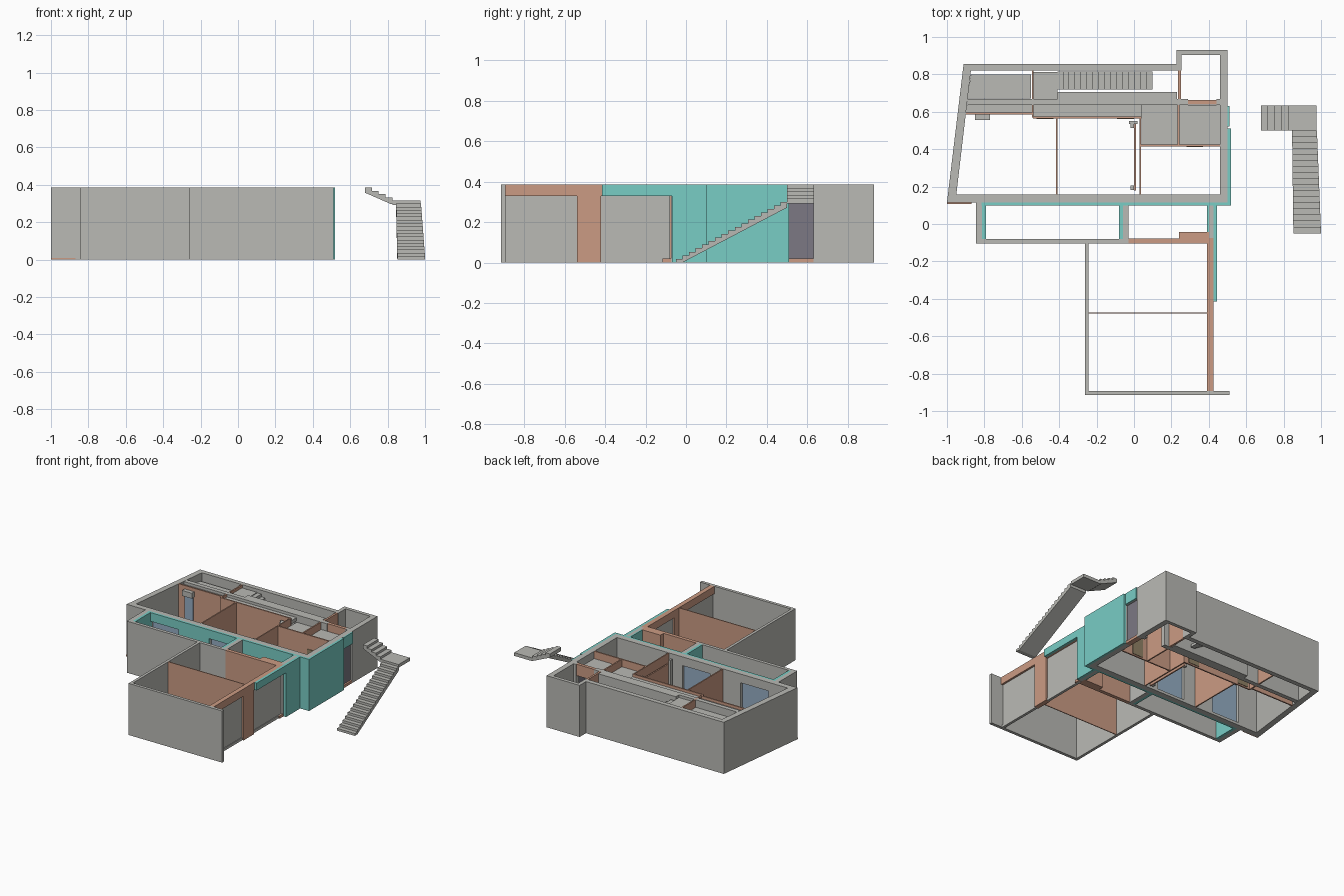
import bpy, bmesh, math

if "Cube" in bpy.data.objects:
    bpy.data.objects.remove(bpy.data.objects["Cube"])

H = 0.385      # wall height
LINTEL = 0.33  # underside of lintels


def material(name, rgb):
    m = bpy.data.materials.new(name)
    m.diffuse_color = (*rgb, 1)
    m.use_nodes = True
    m.node_tree.nodes["Principled BSDF"].inputs["Base Color"].default_value = m.diffuse_color
    return m


GREY = material("concrete grey", (0.49, 0.49, 0.46))
CLAY = material("clay plaster", (0.60, 0.33, 0.23))
TEAL = material("teal facing", (0.19, 0.61, 0.56))
GLASS = material("glass blue", (0.30, 0.42, 0.55))
DARK = material("dark door", (0.20, 0.19, 0.23))
WOOD = material("olive wood", (0.28, 0.22, 0.13))


def loft(name, rings, mat):
    """Closed solid between two matching outlines."""
    bm = bmesh.new()
    a, b = [[bm.verts.new(p) for p in ring] for ring in rings]
    n = len(a)
    bm.faces.new(a)
    bm.faces.new(b[::-1])
    for i in range(n):
        j = (i + 1) % n
        bm.faces.new((a[i], b[i], b[j], a[j]))
    bmesh.ops.recalc_face_normals(bm, faces=bm.faces)
    me = bpy.data.meshes.new(name)
    bm.to_mesh(me)
    bm.free()
    me.materials.append(mat)
    ob = bpy.data.objects.new(name, me)
    bpy.context.collection.objects.link(ob)
    return ob


def prism(name, pts, mat, z0=0.0, z1=H):
    return loft(name, [[(x, y, z) for x, y in pts] for z in (z0, z1)], mat)


def box(name, x0, x1, y0, y1, mat=GREY, z0=0.0, z1=H):
    return prism(name, [(x0, y0), (x1, y0), (x1, y1), (x0, y1)], mat, z0, z1)


def wall_x(name, x0, x1, y0, y1, mat, openings):
    """Wall along x with openings (start, end, sill, head)."""
    x = x0
    for a, b, s, h in openings:
        box(name, x, a, y0, y1, mat)
        if s > 0:
            box(name + "_sill", a, b, y0, y1, mat, 0, s)
        box(name + "_lintel", a, b, y0, y1, mat, h, H)
        x = b
    box(name, x, x1, y0, y1, mat)


def stair_profile(run, rise, n, z0):
    d, h = run / n, rise / n
    pts = [(0, z0)]
    for i in range(n):
        pts += [(i * d, z0 + (i + 1) * h), ((i + 1) * d, z0 + (i + 1) * h)]
    return pts + [(run, z0 + rise - 1.6 * h), (d * 1.0, z0)]


# --- outer shell of the main house
prism("west_wall", [(-1.0, 0.115), (-0.955, 0.115), (-0.872, 0.82), (-0.872, 0.855), (-0.911, 0.855)], GREY)
box("back_wall", -0.9, 0.255, 0.82, 0.855)
box("tower_west_wall", 0.227, 0.255, 0.82, 0.93)
box("tower_back_wall", 0.227, 0.5, 0.903, 0.93)
box("east_wall_back", 0.46, 0.5, 0.63, 0.93)
box("east_wall_front", 0.46, 0.5, 0.115, 0.51)
box("entry_lintel", 0.46, 0.5, 0.51, 0.63, GREY, 0.3, H)
box("entry_teal_lintel", 0.5, 0.51, 0.52, 0.63, TEAL, 0.3, H)
box("entry_door", 0.475, 0.487, 0.51, 0.63, DARK, 0.02, 0.3)
box("entry_threshold", 0.46, 0.5, 0.51, 0.63, CLAY, 0, 0.02)
box("east_facing", 0.5, 0.518, 0.1, 0.51, TEAL)
box("corner_facing", 0.4, 0.518, 0.098, 0.115, TEAL)
box("west_plinth", -1.0, -0.87, 0.107, 0.115, CLAY, 0, 0.01)

# --- garden wall of the main house, with windows and teal facing
windows = [(-0.79, -0.56, 0.02, 0.32), (-0.31, -0.08, 0.02, 0.32)]
wall_x("south_wall", -0.99, 0.5, 0.115, 0.157, GREY, windows)
wall_x("south_facing", -0.815, 0.4, 0.098, 0.115, TEAL, windows)
for a, b, s, h in windows:
    box("window_pane", a, b, 0.128, 0.136, GLASS, s, h)

# --- light wells
box("well_west_wall", -0.845, -0.812, -0.105, 0.115)
box("well_west_facing", -0.812, -0.792, -0.08, 0.1, TEAL)
box("well_front_wall", -0.845, -0.03, -0.105, -0.08)
box("well_divider_facing", -0.08, -0.06, -0.08, 0.1, TEAL)
box("well_divider", -0.06, -0.03, -0.08, 0.1)
box("well_clay_wall", -0.03, 0.4, -0.105, -0.078, CLAY)
box("clay_chimney", 0.24, 0.4, -0.08, -0.042, CLAY)
box("well_east_inner_facing", 0.39, 0.4, -0.042, 0.1, TEAL)
box("well_east_wall", 0.4, 0.425, -0.075, 0.1)
box("well_east_facing", 0.425, 0.445, -0.07, 0.1, TEAL)

# --- front wing
box("wing_front_wall", -0.263, 0.51, -0.915, -0.892)
box("wing_west_wall", -0.263, -0.242, -0.9, -0.1)
box("wing_partition", -0.242, 0.392, -0.478, -0.472, CLAY)
box("wing_pier", 0.39, 0.425, -0.54, -0.42, CLAY)
box("wing_lintel", 0.39, 0.425, -0.892, -0.07, CLAY, LINTEL, H)
box("wing_lintel_facing", 0.425, 0.445, -0.415, -0.07, TEAL, LINTEL, H)
for y0, y1 in ((-0.892, -0.54), (-0.42, -0.08)):
    box("wing_door_panel", 0.4, 0.41, y0, y1, GREY, 0.02, LINTEL)
    box("wing_door_sill", 0.395, 0.415, y0, y1, GREY, 0, 0.02)
box("wing_clay_step", 0.41, 0.425, -0.115, -0.07, CLAY, 0, 0.02)

# --- spine wall and rear rooms
box("spine_wall", -0.89, 0.29, 0.635, 0.668)
box("spine_wall_end", 0.44, 0.46, 0.635, 0.668)
box("spine_door_lintel", 0.29, 0.44, 0.64, 0.664, CLAY, 0.3, H)
box("stair_side_wall", -0.41, 0.23, 0.668, 0.705)
box("rear_room_wall", -0.546, -0.536, 0.57, 0.82, CLAY)
box("stair_end_wall", 0.235, 0.25, 0.668, 0.82, CLAY)
prism("rear_room_ceiling", [(-0.892, 0.67), (-0.55, 0.67), (-0.55, 0.8), (-0.872, 0.8)], GREY, 0.31, 0.33)
box("stair_landing", -0.536, -0.41, 0.668, 0.812, GREY, 0.34, 0.365)
box("corridor_ceiling_west", -0.9, -0.54, 0.595, 0.635, GREY, 0.34, 0.365)
box("corridor_ceiling", -0.536, 0.04, 0.575, 0.635, GREY, 0.34, 0.365)
box("bath_ceiling", 0.04, 0.232, 0.425, 0.635, GREY, 0.31, 0.33)
box("hall_ceiling", 0.242, 0.46, 0.425, 0.635, GREY, 0.31, 0.33)

# --- clay room partitions
box("bedroom_back_wall", -0.905, -0.54, 0.585, 0.595, CLAY)
box("living_back_wall", -0.54, 0.04, 0.565, 0.575, CLAY)
box("middle_partition", -0.417, -0.408, 0.157, 0.565, CLAY)
box("sliding_partition", 0.0, 0.01, 0.18, 0.54, CLAY, 0, LINTEL)
box("east_partition", 0.03, 0.038, 0.157, 0.575, CLAY)
box("bath_front_wall", 0.038, 0.46, 0.415, 0.425, CLAY)
box("bath_side_wall", 0.232, 0.242, 0.425, 0.635, CLAY)

# --- room doors as thin plates
for x in (-0.52, -0.09):
    box("room_door", x, x + 0.09, 0.561, 0.579, WOOD, 0.01, 0.28)
box("hall_door", 0.28, 0.37, 0.411, 0.429, WOOD, 0.01, 0.28)

# --- small fittings
box("cabinet_top", -0.85, -0.77, 0.555, 0.585, GREY, 0.32, 0.36)
box("cabinet_glass", -0.845, -0.775, 0.575, 0.585, GLASS, 0.03, 0.32)
for y in (0.195, 0.525):
    box("slider_post", -0.018, 0.0, y - 0.012, y + 0.012, GREY, 0.0, 0.36)
box("slider_bracket", -0.028, 0.018, 0.535, 0.55, GREY, 0.33, 0.36)

# --- inner stair, rising towards the landing
prof = stair_profile(0.51, 0.33, 16, 0.03)
loft("inner_stair", [[(0.1 - t, y, z) for t, z in prof] for y in (0.718, 0.815)], GREY)

# --- outer stair: long flight, landing and short upper flight
prof = stair_profile(0.55, 0.3, 17, 0.0)
loft("outer_stair_flight", [
    [(x0 + (x1 - x0) * t / 0.55, -0.05 + t, z) for t, z in prof]
    for x0, x1 in ((0.852, 0.845), (1.0, 0.978))], GREY)
box("outer_stair_landing", 0.825, 0.975, 0.5, 0.633, GREY, 0.292, 0.316)
prof = stair_profile(0.145, 0.069, 4, 0.316)
prof[0] = (0, 0.3)
prof[-1] = (0.005, 0.296)
loft("outer_stair_upper_flight", [[(0.825 - t, y, z) for t, z in prof] for y in (0.5, 0.633)], GREY)
